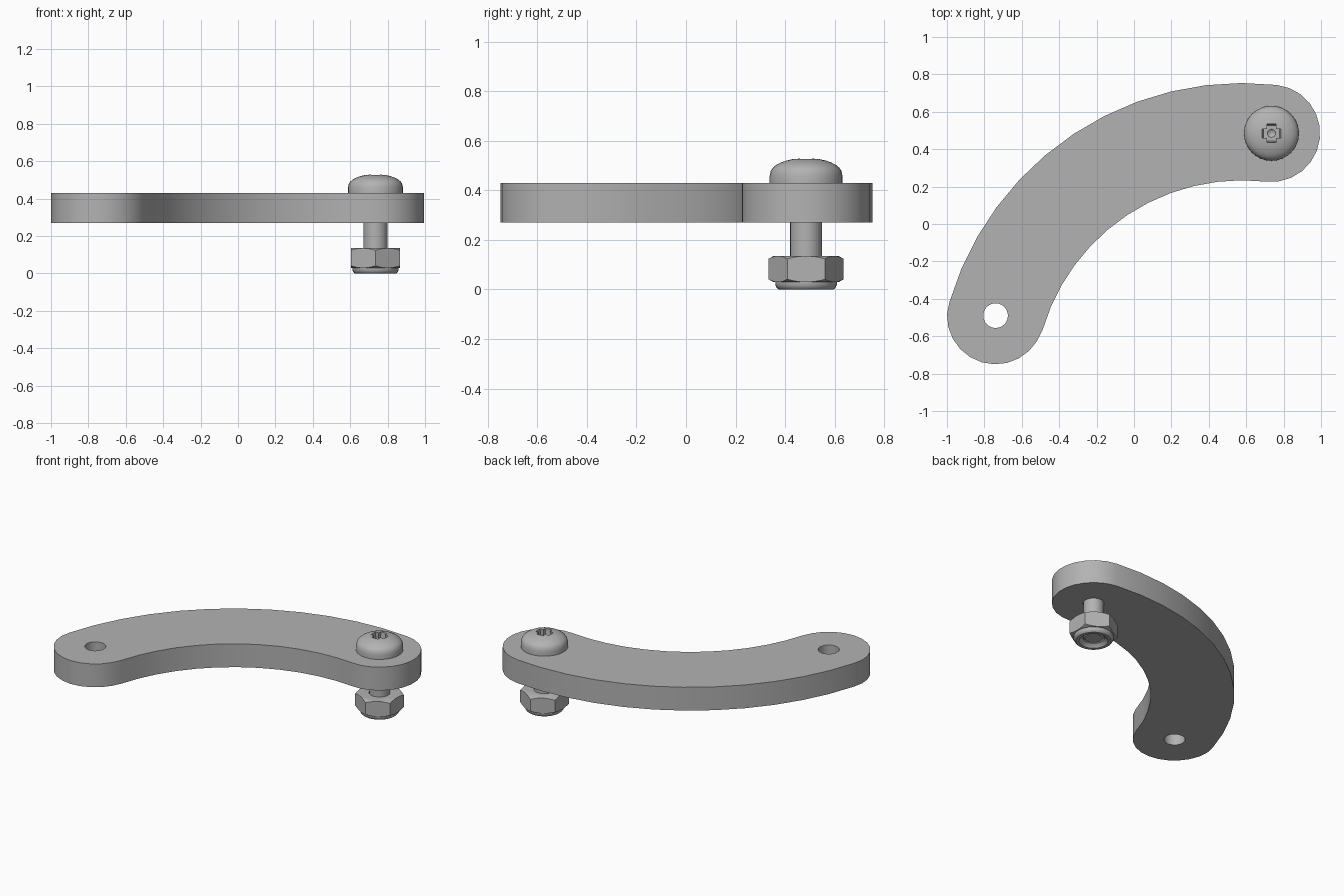
import bpy, bmesh
from math import sin, cos, pi, radians, atan2, hypot
from mathutils import Matrix

cube = bpy.data.objects.get("Cube")
if cube:
    bpy.data.objects.remove(cube, do_unlink=True)

steel = bpy.data.materials.new("grey steel")
steel.use_nodes = True
GREY = (0.45, 0.45, 0.45, 1)
steel.diffuse_color = GREY
steel.node_tree.nodes["Principled BSDF"].inputs["Base Color"].default_value = GREY

BOLT = (0.735, 0.485)      # bolted end of the link
FREE = (-0.74, -0.49)      # open end of the link
CENTRE = (0.58, -0.88)     # centre of the link's curve
HALF = 0.26                # half the link's width
PLATE_BOTTOM, PLATE_TOP = 0.27, 0.43


def make(name, bm, smooth_angle=35):
    bmesh.ops.recalc_face_normals(bm, faces=bm.faces)
    mesh = bpy.data.meshes.new(name)
    bm.to_mesh(mesh)
    bm.free()
    mesh.materials.append(steel)
    ob = bpy.data.objects.new(name, mesh)
    bpy.context.collection.objects.link(ob)
    shade(ob, smooth_angle)
    return ob


def activate(ob):
    bpy.ops.object.select_all(action='DESELECT')
    ob.select_set(True)
    bpy.context.view_layer.objects.active = ob


def shade(ob, angle):
    activate(ob)
    bpy.ops.object.shade_smooth_by_angle(angle=radians(angle))


def prism(name, outline, z0, z1):
    bm = bmesh.new()
    face = bm.faces.new([bm.verts.new((x, y, z0)) for x, y in outline])
    top = bmesh.ops.extrude_face_region(bm, geom=[face])["geom"]
    verts = [v for v in top if isinstance(v, bmesh.types.BMVert)]
    bmesh.ops.translate(bm, verts=verts, vec=(0, 0, z1 - z0))
    return make(name, bm)


def lathe(name, profile, steps=32, at=BOLT):
    """Turn an (r, z) profile around a vertical axis."""
    bm = bmesh.new()
    verts = [bm.verts.new((r, 0, z)) for r, z in profile]
    edges = [bm.edges.new(pair) for pair in zip(verts, verts[1:])]
    bmesh.ops.spin(bm, geom=verts + edges, axis=(0, 0, 1), cent=(0, 0, 0),
                   angle=2 * pi, steps=steps, use_merge=True)
    bmesh.ops.remove_doubles(bm, verts=bm.verts, dist=0.0001)
    bmesh.ops.translate(bm, verts=bm.verts, vec=(*at, 0))
    return make(name, bm)


def boolean(ob, cutter, operation='DIFFERENCE'):
    """Apply a boolean and discard the helper."""
    cutter.hide_render = True
    mod = ob.modifiers.new("cut", 'BOOLEAN')
    mod.object, mod.operation, mod.solver = cutter, operation, 'EXACT'
    activate(ob)
    bpy.ops.object.modifier_apply(modifier=mod.name)
    bpy.data.objects.remove(cutter, do_unlink=True)
    shade(ob, 35)


def arc(centre, radius, start, end, steps):
    return [(centre[0] + radius * cos(start + (end - start) * i / steps),
             centre[1] + radius * sin(start + (end - start) * i / steps))
            for i in range(steps + 1)]


# Curved link: two concentric arcs joined by round ends
mid = hypot(BOLT[0] - CENTRE[0], BOLT[1] - CENTRE[1])
a0 = atan2(BOLT[1] - CENTRE[1], BOLT[0] - CENTRE[0])
a1 = atan2(FREE[1] - CENTRE[1], FREE[0] - CENTRE[0]) % (2 * pi)
outline = (arc(CENTRE, mid + HALF, a0, a1, 12)
           + arc(FREE, HALF, a1, a1 + pi, 12)[1:-1]
           + arc(CENTRE, mid - HALF, a1, a0, 12)
           + arc(BOLT, HALF, a0 - pi, a0, 12)[1:-1])
link = prism("curved_link", outline, PLATE_BOTTOM, PLATE_TOP)
for spot in (FREE, BOLT):
    boolean(link, lathe("hole_cutter", [(0, 0.2), (0.066, 0.2), (0.066, 0.5), (0, 0.5)],
                        24, spot))

# Screw: shank, rim and domed head in one turned part
dome = [(0.145 * cos(t), 0.468 + 0.063 * sin(t))
        for t in (pi / 2 * i / 8 for i in range(9))]
dome[-1] = (0, 0.531)
screw = lathe("screw", [(0, 0.02), (0.055, 0.02), (0.064, 0.03), (0.064, PLATE_TOP),
                        (0.147, PLATE_TOP), (0.147, 0.46)] + dome)

# Cross recess: two tapered slots and a shallow conical centre
for turn in (0, pi / 2):
    bm = bmesh.new()
    bmesh.ops.create_cube(bm, size=1, matrix=Matrix.Diagonal((0.12, 0.048, 0.12, 1)))
    for v in bm.verts:
        if v.co.z < 0:
            v.co.x *= 0.7
    bmesh.ops.transform(bm, verts=bm.verts, matrix=Matrix.Translation((*BOLT, 0.535))
                        @ Matrix.Rotation(turn, 4, 'Z'))
    boolean(screw, make("slot_cutter", bm))
boolean(screw, lathe("centre_cutter", [(0, 0.455), (0.022, 0.475), (0.04, 0.56), (0, 0.56)], 16))

# Lock nut: hexagon with chamfered corners
hexagon = arc(BOLT, 0.152, pi / 2, pi / 2 + 2 * pi, 6)[:-1]
nut = prism("hex_nut", hexagon, 0.03, 0.135)
boolean(nut, lathe("chamfer", [(0, 0.03), (0.132, 0.03), (0.153, 0.042), (0.153, 0.123),
                               (0.132, 0.135), (0, 0.135)], 48), 'INTERSECT')
boolean(nut, lathe("bore_cutter", [(0, 0), (0.066, 0), (0.066, 0.2), (0, 0.2)]))

# Locking collar under the nut, with a flared mouth
lathe("nut_collar", [(0.066, 0.032), (0.124, 0.032), (0.124, 0.018), (0.118, 0.006),
                     (0.11, 0), (0.09, 0), (0.076, 0.018), (0.066, 0.022), (0.066, 0.032)])
